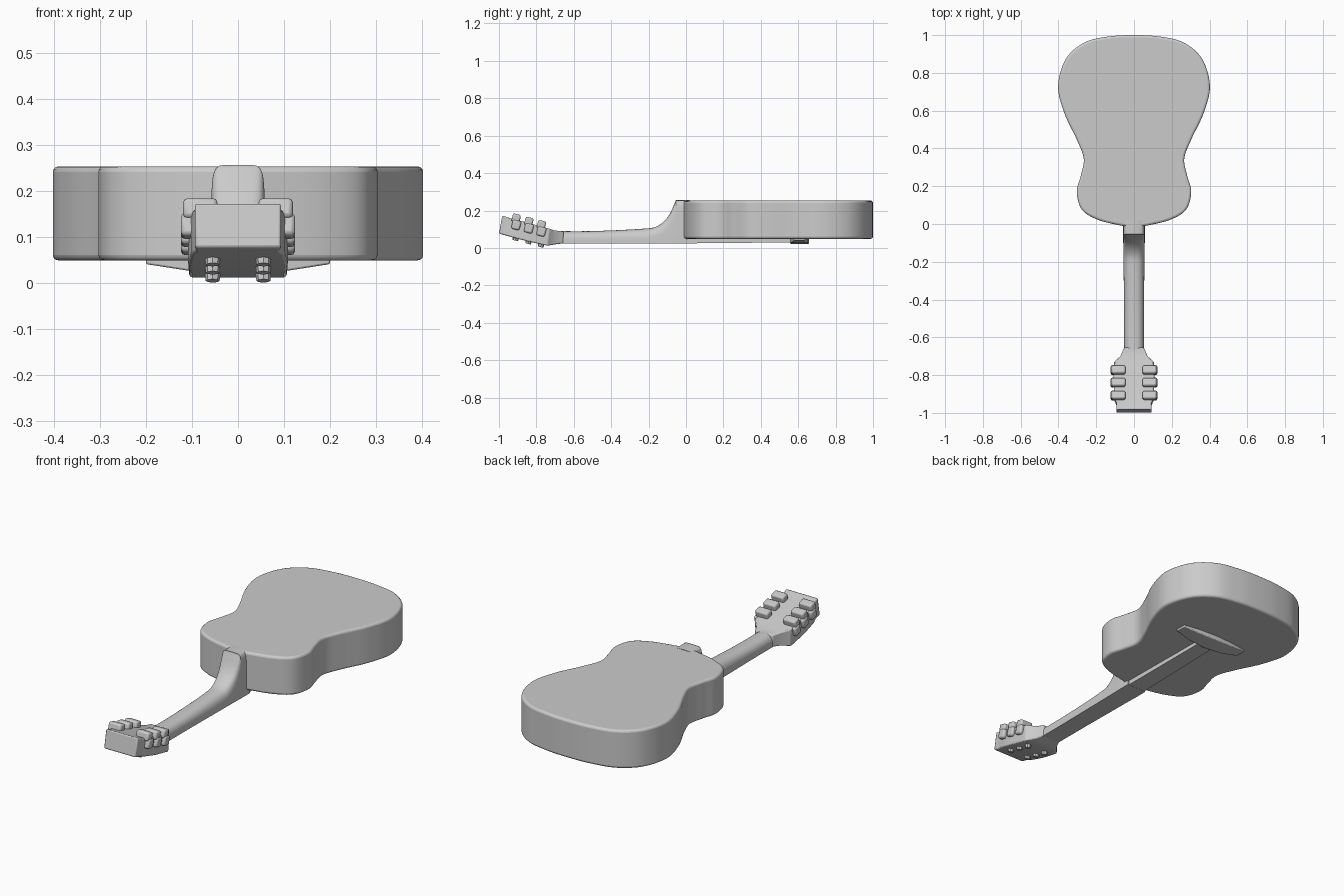
import bpy, bmesh, math
from mathutils import Matrix, Vector

if "Cube" in bpy.data.objects:
    bpy.data.objects.remove(bpy.data.objects["Cube"])

TILT = math.radians(-14.6)


def finish(name, bm, bevel=0.0, segs=2, mirror=False, angle=35):
    bmesh.ops.recalc_face_normals(bm, faces=bm.faces)
    me = bpy.data.meshes.new(name)
    bm.to_mesh(me)
    bm.free()
    ob = bpy.data.objects.new(name, me)
    bpy.context.collection.objects.link(ob)
    bpy.ops.object.select_all(action='DESELECT')
    ob.select_set(True)
    bpy.context.view_layer.objects.active = ob
    bpy.ops.object.shade_smooth_by_angle(angle=math.radians(angle))
    if bevel:
        b = ob.modifiers.new("Bevel", 'BEVEL')
        b.width, b.segments = bevel, segs
        b.limit_method, b.angle_limit = 'ANGLE', math.radians(40)
    if mirror:
        ob.modifiers.new("Mirror", 'MIRROR')
    return ob


def loft(name, rings, **kw):
    """Skin a list of equal-length closed rings and cap both ends."""
    bm = bmesh.new()
    vs = [[bm.verts.new(p) for p in r] for r in rings]
    n = len(vs[0])
    for a, b in zip(vs, vs[1:]):
        for i in range(n):
            j = (i + 1) % n
            bm.faces.new((a[i], a[j], b[j], b[i]))
    bm.faces.new(vs[0])
    bm.faces.new(vs[-1])
    return finish(name, bm, **kw)


def spline(pts, steps=8, closed=False):
    """Smooth curve through the points (Catmull-Rom)."""
    pts = [Vector(p) for p in pts]
    n = len(pts)
    get = (lambda i: pts[i % n]) if closed else (lambda i: pts[max(0, min(n - 1, i))])
    out = []
    for i in range(n if closed else n - 1):
        a, b, c, d = get(i - 1), get(i), get(i + 1), get(i + 2)
        for k in range(steps):
            t = k / steps
            out.append(0.5 * (2 * b + (c - a) * t + (2 * a - 5 * b + 4 * c - d) * t * t
                              + (3 * b - a - 3 * c + d) * t ** 3))
    return out if closed else out + [pts[-1]]


# Body: figure-eight outline, half listed and mirrored
half = [(0.13, 0.993), (0.26, 0.962), (0.36, 0.875), (0.402, 0.73), (0.368, 0.585),
        (0.302, 0.445), (0.266, 0.345), (0.282, 0.255), (0.303, 0.17), (0.275, 0.075),
        (0.19, 0.022), (0.07, -0.008)]
loop = [(0, 1.0)] + half + [(0, -0.018)] + [(-x, y) for x, y in reversed(half)]
outline = spline(loop, 8, True)
loft("body", [[(p.x, p.y, z) for p in outline] for z in (0.049, 0.253)], bevel=0.012, segs=3)


# Neck and heel: flat fretboard side below, rounded back above
def neck_ring(y, w, top, n):
    pts = [(-w, y, 0.024), (w, y, 0.024)]
    side = 0.042
    for k in range(17):
        a = math.pi * k / 16
        c, s = math.cos(a), max(0.0, math.sin(a))
        x = math.copysign(abs(c) ** (2 / n), c) * w
        pts.append((x, y, side + (top - side) * s ** (2 / n)))
    return pts


path = spline([(-0.72, 0.052, 0.09), (-0.5, 0.052, 0.09), (-0.24, 0.055, 0.102),
               (-0.155, 0.056, 0.116), (-0.095, 0.057, 0.168), (-0.057, 0.058, 0.248),
               (-0.048, 0.058, 0.255), (0.02, 0.058, 0.255)], 4)
loft("neck", [neck_ring(p.x, p.y, p.z, 2.4 + 5 * max(0, p.z - 0.1) / 0.15) for p in path])


def block(y, w, zb, zt, shift=0.0):
    return [(-w, y, zb), (w, y, zb), (w, y + shift, zt), (-w, y + shift, zt)]


# Fretboard and string strip running across the soundboard to the bridge
loft("fretboard_extension", [block(-0.06, 0.052, 0.024, 0.06), block(0.6, 0.044, 0.03, 0.06)])

# Bridge, thinning towards both wing tips
wings = [(-0.2, 0.03, 0.041), (-0.11, 0.044, 0.027), (0, 0.05, 0.022),
         (0.11, 0.044, 0.027), (0.2, 0.03, 0.041)]
loft("bridge", [[(x, 0.607 - d, z), (x, 0.607 + d, z), (x, 0.607 + d, 0.055),
                 (x, 0.607 - d, 0.055)] for x, d, z in wings], bevel=0.004)

# Headstock: tilted flaring slab
head = [(-0.655, 0.053, 0.025, 0.088, 0), (-0.70, 0.072, 0.019, 0.093, 0),
        (-0.74, 0.106, 0.012, 0.103, 0.01), (-0.85, 0.108, 0.036, 0.132, 0.015),
        (-0.94, 0.102, 0.060, 0.155, 0.015), (-0.965, 0.092, 0.067, 0.162, 0.016),
        (-1.0, 0.094, 0.077, 0.174, 0.018)]
loft("headstock", [block(*r) for r in head], bevel=0.006)


def place(x, y, lift):
    z = 0.01 + 0.26 * (-0.75 - y) + lift
    return Matrix.Translation((x, y, z)) @ Matrix.Rotation(TILT, 4, 'X')


# Tuning machines: knob on the side, housing on the back, peg on the front
for i, y in enumerate((-0.773, -0.84, -0.908), 1):
    for part, x, lift, size in (("tuner_knob", 0.103, 0.072, (0.042, 0.046, 0.05)),
                                ("tuner_housing", 0.082, 0.108, (0.074, 0.044, 0.044))):
        bm = bmesh.new()
        bmesh.ops.create_cube(bm, size=1, matrix=place(x, y, lift) @ Matrix.Diagonal((*size, 1)))
        finish(f"{part}_{i}", bm, bevel=0.009, mirror=True)
    bm = bmesh.new()
    bmesh.ops.create_cone(bm, cap_ends=True, segments=8, radius1=0.015, radius2=0.02,
                          depth=0.04, matrix=place(0.055, y, 0.008))
    finish(f"string_peg_{i}", bm, mirror=True)
